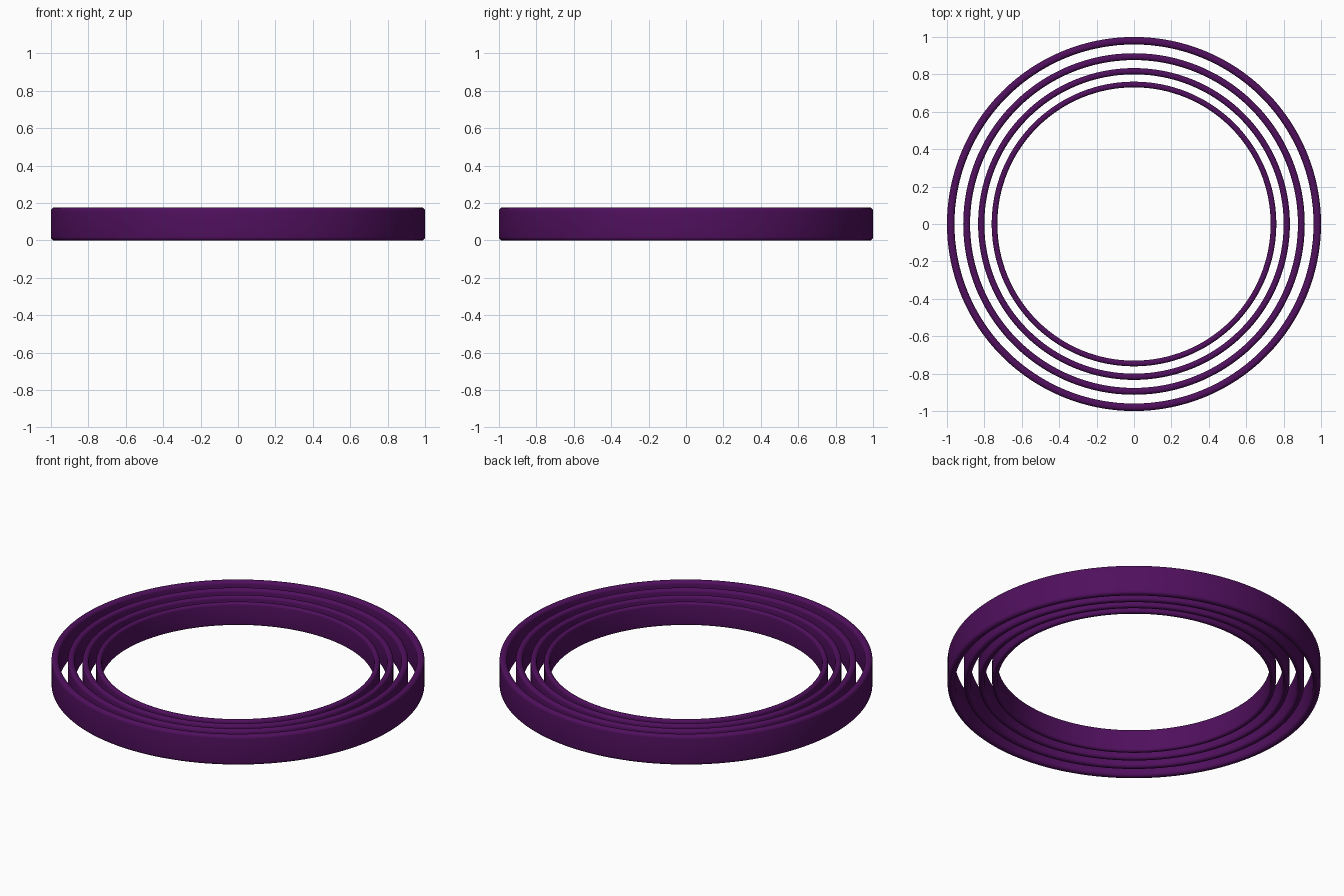
import bpy, bmesh, math

if "Cube" in bpy.data.objects:
    bpy.data.objects.remove(bpy.data.objects["Cube"])

purple = bpy.data.materials.new("deep_purple")
purple.diffuse_color = (0.08, 0.005, 0.11, 1)
purple.use_nodes = True
purple.node_tree.nodes["Principled BSDF"].inputs["Base Color"].default_value = purple.diffuse_color

HEIGHT, WIDTH, ROUND = 0.176, 0.04, 0.018
SEGMENTS, CORNER_STEPS = 128, 5


def band_profile(scale):
    """Rounded upright rectangle as (radius, z) points, centred on z = 0."""
    points = []
    for i, (sx, sz) in enumerate([(1, 1), (-1, 1), (-1, -1), (1, -1)]):
        cx = 1 - WIDTH / 2 + sx * (WIDTH / 2 - ROUND)
        cz = sz * (HEIGHT / 2 - ROUND)
        for k in range(CORNER_STEPS + 1):
            a = (i + k / CORNER_STEPS) * math.pi / 2
            points.append(((cx + ROUND * math.cos(a)) * scale,
                           (cz + ROUND * math.sin(a)) * scale))
    return points


def make_ring(name, scale):
    bm = bmesh.new()
    profile = band_profile(scale)
    loops = []
    for s in range(SEGMENTS):
        a = 2 * math.pi * s / SEGMENTS
        loops.append([bm.verts.new((r * math.cos(a), r * math.sin(a), z))
                      for r, z in profile])
    n = len(profile)
    for s in range(SEGMENTS):
        p, q = loops[s], loops[(s + 1) % SEGMENTS]
        for k in range(n):
            j = (k + 1) % n
            bm.faces.new((p[k], q[k], q[j], p[j])).smooth = True
    bmesh.ops.recalc_face_normals(bm, faces=bm.faces)
    mesh = bpy.data.meshes.new(name)
    bm.to_mesh(mesh)
    bm.free()
    mesh.materials.append(purple)
    ring = bpy.data.objects.new(name, mesh)
    ring.location.z = HEIGHT / 2
    bpy.context.collection.objects.link(ring)


# Four nested bands, each a smaller copy sharing the same centre
names = ["outer_ring", "second_ring", "third_ring", "inner_ring"]
for i, name in enumerate(names):
    make_ring(name, 0.913 ** i)
